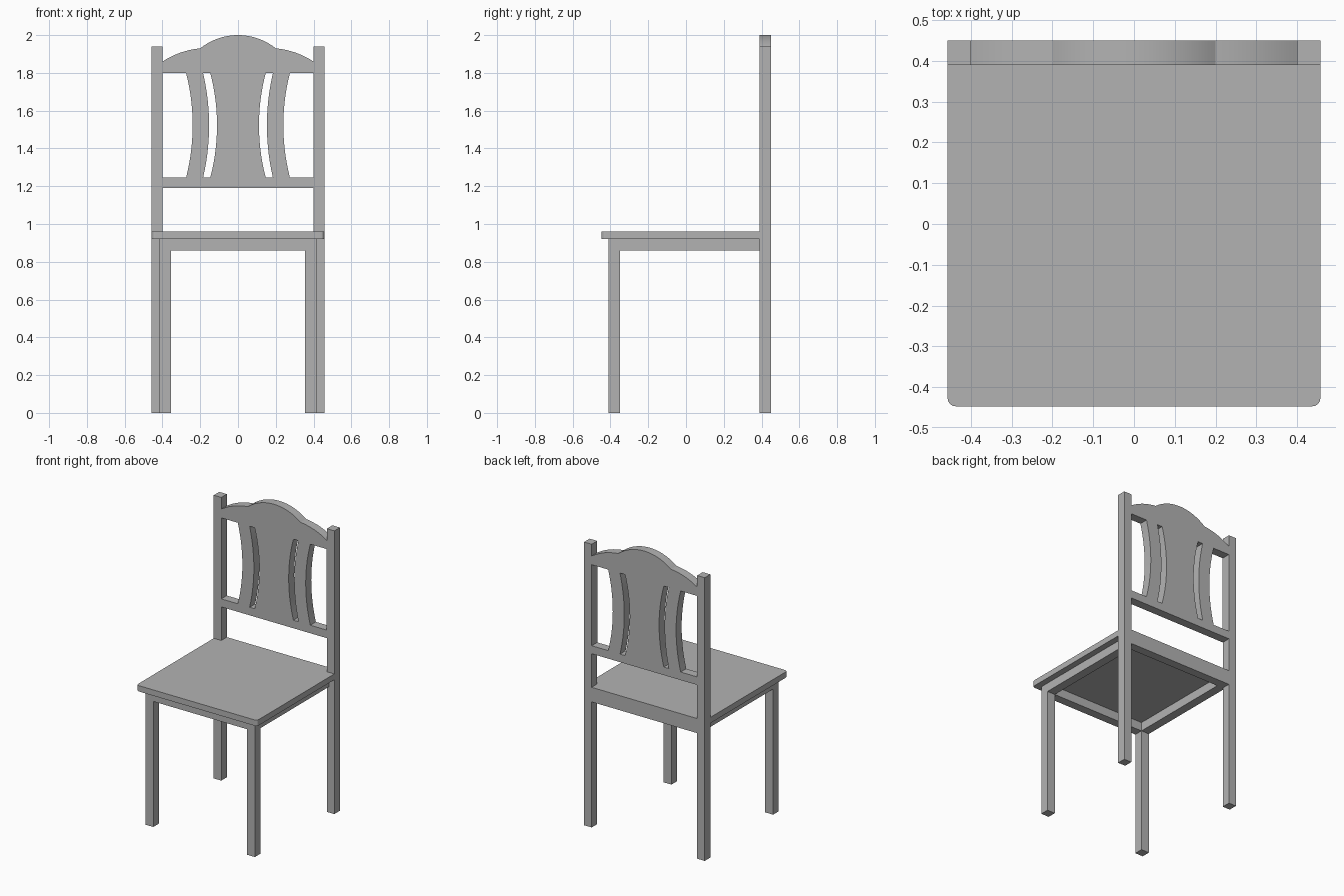
import bpy
import bmesh
import math

if "Cube" in bpy.data.objects:
    bpy.data.objects.remove(bpy.data.objects["Cube"], do_unlink=True)

GREY = (0.45, 0.45, 0.45, 1)
wood = bpy.data.materials.new("plain grey")
wood.use_nodes = True
wood.diffuse_color = GREY
wood.node_tree.nodes["Principled BSDF"].inputs["Base Color"].default_value = GREY

HALF = 0.457            # half width of chair
INNER = 0.40            # inner side of the back posts
BACK, FRONT = 0.45, 0.39  # depth range of the backrest
LEG = 0.06


def box(name, low, high):
    bm = bmesh.new()
    bmesh.ops.create_cube(bm, size=1)
    for v in bm.verts:
        v.co = [h if c > 0 else l for c, l, h in zip(v.co, low, high)]
    mesh = bpy.data.meshes.new(name)
    bm.to_mesh(mesh)
    bm.free()
    mesh.materials.append(wood)
    obj = bpy.data.objects.new(name, mesh)
    bpy.context.collection.objects.link(obj)
    return obj


def arc(start, end, bulge, steps=14):
    """Points from start to end, bowed to the left of travel by bulge."""
    (x0, z0), (x1, z1) = start, end
    dx, dz = x1 - x0, z1 - z0
    length = math.hypot(dx, dz)
    radius = (length ** 2 / 4 + bulge ** 2) / (2 * abs(bulge))
    points = []
    for i in range(steps + 1):
        t = i / steps
        along = (t - 0.5) * length
        rise = math.sqrt(radius ** 2 - along ** 2) - (radius - abs(bulge))
        rise = math.copysign(rise, bulge)
        points.append((x0 + dx * t - dz / length * rise,
                       z0 + dz * t + dx / length * rise))
    return points


def mirrored(points):
    return [(-x, z) for x, z in reversed(points)]


# Legs, posts and side aprons
for side, s in (("left", 1), ("right", -1)):
    def pair(name, x0, x1, y0, y1, z0, z1):
        a, b = sorted((s * x0, s * x1))
        box(side + "_" + name, (a, y0, z0), (b, y1, z1))
    pair("back_post", INNER, HALF, FRONT, BACK, 0, 1.94)
    pair("front_leg", 0.355, 0.415, -0.41, -0.35, 0, 0.92)
    pair("apron", 0.355, 0.415, -0.35, FRONT, 0.86, 0.92)

# Front apron and rear rail
box("front_apron", (-0.355, -0.41, 0.86), (0.355, -0.35, 0.92))
box("rear_rail", (-INNER, FRONT, 0.86), (INNER, BACK, 0.96))

# Seat with rounded front corners
seat = box("seat", (-HALF, -0.447, 0.92), (HALF, FRONT, 0.96))
bm = bmesh.new()
bm.from_mesh(seat.data)
corners = [e for e in bm.edges if all(v.co.y < 0 for v in e.verts)
           and abs(e.verts[0].co.z - e.verts[1].co.z) > 0.01]
bmesh.ops.bevel(bm, geom=corners, offset=0.02, segments=4, profile=0.5, affect='EDGES')
bm.to_mesh(seat.data)
bm.free()

# Backrest panel outline, curved slots and side openings
LOW, TOP = 1.245, 1.80
shoulder = arc((-INNER, 1.86), (-0.2, 1.93), 0.013, 8)
crown = arc((-0.2, 1.93), (0.2, 1.93), 0.07, 24)
outline = ([(INNER, 1.19), (-INNER, 1.19)] + shoulder + crown[1:-1]
           + mirrored(shoulder))
slot = (arc((-0.185, LOW), (-0.185, TOP), -0.032)
        + arc((-0.147, TOP), (-0.147, LOW), 0.036))
# Side openings reach the posts, so they stop just short of the panel border
opening = ([(-INNER + 0.0005, TOP)] + arc((-0.275, TOP), (-0.275, LOW), 0.035)
           + [(-INNER + 0.0005, LOW)])

curve = bpy.data.curves.new("back_panel", 'CURVE')
curve.dimensions = '2D'
curve.fill_mode = 'BOTH'
curve.extrude = (BACK - FRONT) / 2
for points in (outline, slot, mirrored(slot), opening, mirrored(opening)):
    spline = curve.splines.new('POLY')
    spline.points.add(len(points) - 1)
    for p, (x, z) in zip(spline.points, points):
        p.co = (x, z, 0, 1)
    spline.use_cyclic_u = True
curve.materials.append(wood)
panel = bpy.data.objects.new("back_panel", curve)
panel.location.y = (BACK + FRONT) / 2
panel.rotation_euler.x = math.pi / 2
bpy.context.collection.objects.link(panel)

bpy.ops.object.select_all(action='DESELECT')
panel.select_set(True)
bpy.context.view_layer.objects.active = panel
bpy.ops.object.convert(target='MESH')
panel = bpy.context.view_layer.objects.active
bm = bmesh.new()
bm.from_mesh(panel.data)
bmesh.ops.remove_doubles(bm, verts=bm.verts, dist=0.0001)
bmesh.ops.recalc_face_normals(bm, faces=bm.faces)
bm.to_mesh(panel.data)
bm.free()
bpy.ops.object.shade_smooth_by_angle(angle=math.radians(20))
